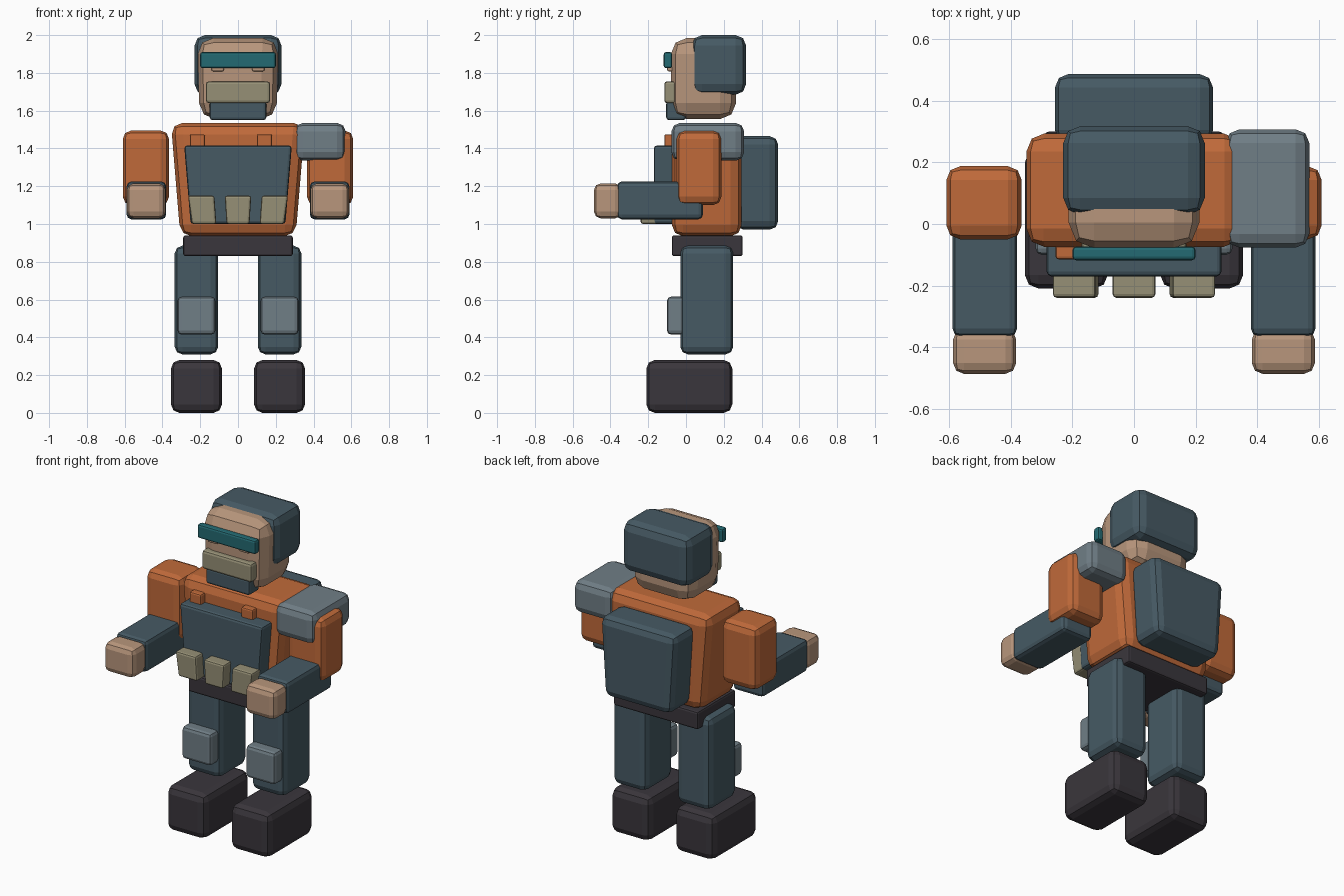
import bpy
import bmesh

default_cube = bpy.data.objects.get("Cube")
if default_cube:
    bpy.data.objects.remove(default_cube, do_unlink=True)


def to_linear(channel):
    c = channel / 255
    return c / 12.92 if c <= 0.04045 else ((c + 0.055) / 1.055) ** 2.4


def make_material(name, *rgb):
    colour = [to_linear(c) for c in rgb] + [1]
    mat = bpy.data.materials.new(name)
    mat.diffuse_color = colour
    mat.use_nodes = True
    shader = next(n for n in mat.node_tree.nodes if n.type == 'BSDF_PRINCIPLED')
    shader.inputs["Base Color"].default_value = colour
    return mat


slate = make_material("slate", 70, 90, 100)
orange = make_material("orange", 192, 106, 58)
skin = make_material("skin", 184, 150, 124)
khaki = make_material("khaki", 150, 144, 118)
grey = make_material("steel grey", 112, 126, 134)
charcoal = make_material("charcoal", 58, 54, 60)
teal = make_material("teal", 36, 106, 114)


def block(name, material, x, y, z, bevel=0.03, taper=1.0, segments=2):
    """Bevelled box between (low, high) limits; taper scales the bottom in x."""
    bm = bmesh.new()
    bmesh.ops.create_cube(bm, size=1)
    for v in bm.verts:
        at_bottom = v.co.z < 0
        v.co = [lim[0] if c < 0 else lim[1] for c, lim in zip(v.co, (x, y, z))]
        if at_bottom:
            v.co.x *= taper
    mesh = bpy.data.meshes.new(name)
    bm.to_mesh(mesh)
    bm.free()
    mesh.materials.append(material)
    obj = bpy.data.objects.new(name, mesh)
    bpy.context.collection.objects.link(obj)
    mod = obj.modifiers.new("rounded edges", 'BEVEL')
    mod.width = bevel
    mod.segments = segments
    mod.limit_method = 'NONE'
    return obj


def pair(name, material, x, y, z, **options):
    """The same block on the left (+x) and on the right (-x)."""
    block("left_" + name, material, x, y, z, **options)
    block("right_" + name, material, (-x[1], -x[0]), y, z, **options)


def centred(name, material, half_width, y, z, **options):
    block(name, material, (-half_width, half_width), y, z, **options)


# Legs
pair("boot", charcoal, (0.085, 0.355), (-0.21, 0.245), (0, 0.28), bevel=0.045)
pair("leg", slate, (0.105, 0.335), (-0.03, 0.25), (0.31, 0.885), bevel=0.04)
pair("knee_pad", grey, (0.12, 0.32), (-0.1, -0.01), (0.415, 0.615), bevel=0.02)

# Torso and the gear on it
centred("belt", charcoal, 0.29, (-0.075, 0.3), (0.83, 0.94), bevel=0.012)
centred("torso", orange, 0.355, (-0.075, 0.295), (0.935, 1.535), bevel=0.06, taper=0.86)
centred("chest_plate", slate, 0.285, (-0.17, -0.04), (1, 1.415), bevel=0.015, taper=0.88)
centred("backpack", slate, 0.26, (0.26, 0.488), (0.97, 1.465), bevel=0.045, taper=0.88)
pair("pouch", khaki, (0.125, 0.265), (-0.24, -0.15), (1, 1.15), bevel=0.012, taper=0.92)
centred("middle_pouch", khaki, 0.07, (-0.24, -0.15), (1, 1.15), bevel=0.012, taper=0.87)
for side, start in (("left", 0.1), ("right", -0.255)):
    block(side + "_strap_tab", orange, (start, start + 0.08), (-0.115, -0.05),
          (1.39, 1.475), bevel=0.01)

# Arms, with armour on the left shoulder only
pair("upper_arm", orange, (0.365, 0.61), (-0.05, 0.188), (1.1, 1.495), bevel=0.045)
pair("forearm", slate, (0.38, 0.59), (-0.365, 0.09), (1.025, 1.225), bevel=0.025)
pair("hand", skin, (0.383, 0.588), (-0.487, -0.34), (1.03, 1.215), bevel=0.035)
block("left_shoulder_pad", grey, (0.298, 0.57), (-0.077, 0.308), (1.335, 1.535), bevel=0.045)

# Head
centred("head", skin, 0.215, (-0.08, 0.265), (1.555, 1.985), bevel=0.085, taper=0.95)
centred("hair", slate, 0.23, (0.03, 0.318), (1.685, 2), bevel=0.055)
centred("visor", teal, 0.2, (-0.118, -0.073), (1.825, 1.91), bevel=0.012)
pair("eye", skin, (0.075, 0.14), (-0.1, -0.06), (1.808, 1.88), bevel=0.008)
centred("mouth_guard", khaki, 0.17, (-0.115, -0.05), (1.64, 1.755), bevel=0.015)
centred("chin_beard", slate, 0.15, (-0.105, 0), (1.55, 1.65), bevel=0.015)
